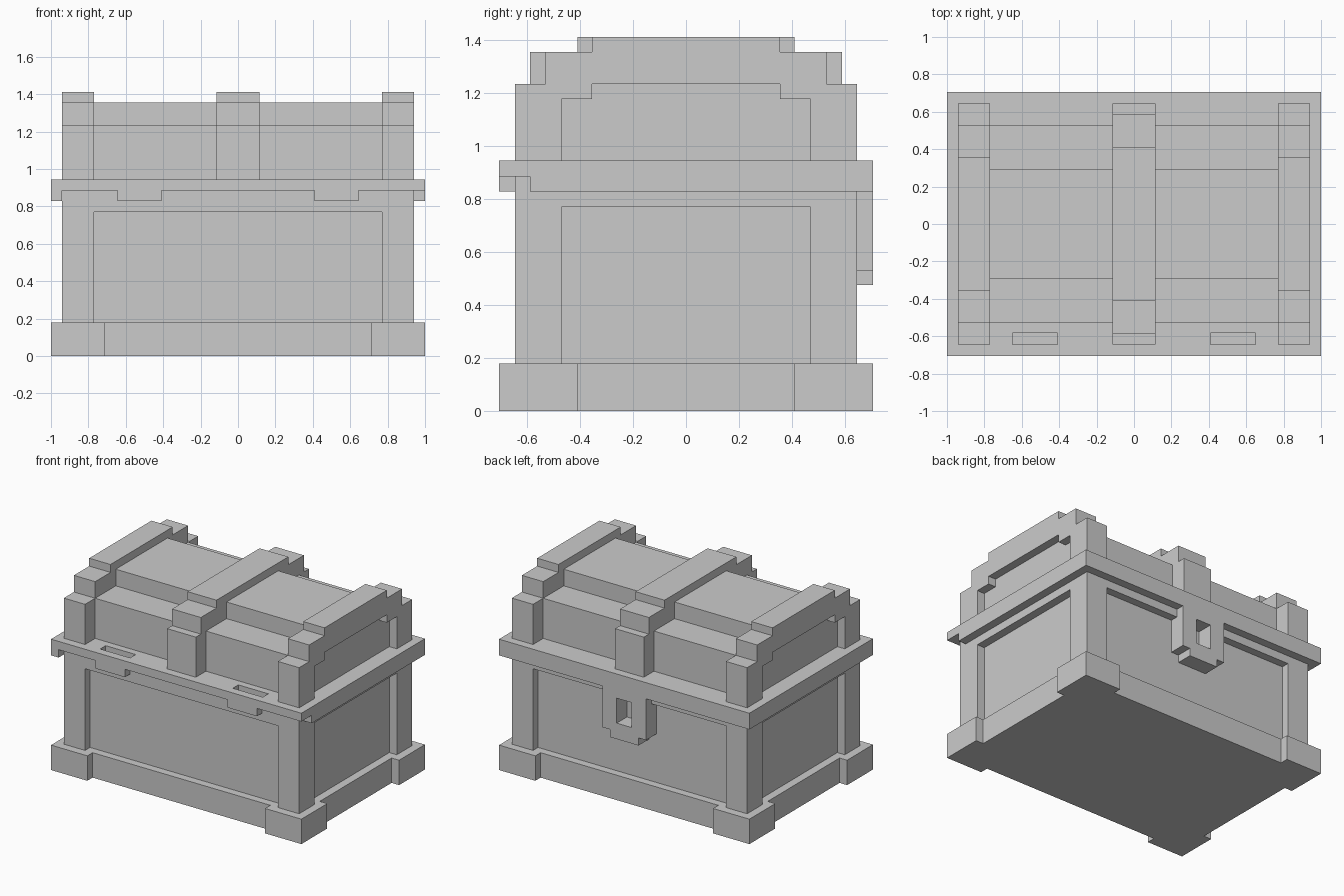
import bpy, bmesh

if "Cube" in bpy.data.objects:
    bpy.data.objects.remove(bpy.data.objects["Cube"])


def prism(name, pts, axis, lo, hi):
    """Extrude a 2D profile along axis ('x': pts are y,z / 'y': pts are x,z)."""
    bm = bmesh.new()
    put = (lambda p: (lo, p[0], p[1])) if axis == 'x' else (lambda p: (p[0], lo, p[1]))
    face = bm.faces.new([bm.verts.new(put(p)) for p in pts])
    ext = bmesh.ops.extrude_face_region(bm, geom=[face])
    step = (hi - lo, 0, 0) if axis == 'x' else (0, hi - lo, 0)
    verts = [g for g in ext['geom'] if isinstance(g, bmesh.types.BMVert)]
    bmesh.ops.translate(bm, verts=verts, vec=step)
    bmesh.ops.recalc_face_normals(bm, faces=bm.faces)
    me = bpy.data.meshes.new(name)
    bm.to_mesh(me)
    bm.free()
    ob = bpy.data.objects.new(name, me)
    bpy.context.collection.objects.link(ob)
    return ob


def box(name, x, y, z):
    a, b = sorted(y)
    lo, hi = sorted(x)
    return prism(name, [(a, z[0]), (b, z[0]), (b, z[1]), (a, z[1])], 'x', lo, hi)


def cut(ob, cutter):
    cutter.hide_render = True
    cutter.hide_viewport = True
    m = ob.modifiers.new("cut", 'BOOLEAN')
    m.operation = 'DIFFERENCE'
    m.solver = 'EXACT'
    m.object = cutter


def mirror(half):
    """Complete a right-hand profile to a symmetric one."""
    return half + [(-u, v) for u, v in reversed(half)]


# base plinth and corner feet
box("base", (-0.94, 0.94), (-0.645, 0.645), (0, 0.18))
for sx in (-1, 1):
    for sy in (-1, 1):
        box("base_corner", (sx * 0.71, sx), (sy * 0.41, sy * 0.705), (0, 0.18))
        box("body_post", (sx * 0.77, sx * 0.94), (sy * 0.47, sy * 0.645), (0.18, 0.77))

# recessed body panels and the beam over them
box("body_panels", (-0.88, 0.88), (-0.588, 0.588), (0.17, 0.78))
box("body_top_beam", (-0.94, 0.94), (-0.645, 0.645), (0.77, 0.9))

# rim: full upper slab with two slots, lower layer open at the front
rim = box("rim", (-1, 1), (-0.705, 0.705), (0.885, 0.945))
box("rim_lower", (-1, 1), (-0.588, 0.705), (0.828, 0.885))
box("rim_lower_end", (-1, -0.94), (-0.705, -0.588), (0.828, 0.885))
for s in (-1, 1):
    box("hinge_tab", (s * 0.41, s * 0.645), (-0.705, -0.588), (0.828, 0.885))
    cut(rim, box("slot_cutter", (s * 0.41, s * 0.65), (-0.645, -0.582), (0.887, 1.0)))

# lock plate with keyhole on the back
lock = prism("lock", mirror([(0.115, 0.475), (0.115, 0.53), (0.175, 0.53), (0.175, 0.828)]),
             'y', 0.58, 0.705)
cut(lock, box("keyhole_cutter", (-0.06, 0.06), (0.5, 0.8), (0.59, 0.77)))

# stepped lid
Z0, Z1, Z2, Z3 = 0.945, 1.235, 1.355, 1.412
prism("lid", mirror([(0.53, Z0), (0.53, Z1), (0.295, Z1), (0.295, Z2)]), 'x', -0.8, 0.8)
prism("lid_middle_strap", mirror([(0.645, Z0), (0.645, Z1), (0.588, Z1), (0.588, Z2),
                                  (0.41, Z2), (0.41, Z3)]), 'x', -0.115, 0.115)

# end straps with a recessed panel on the outer side
outer = mirror([(0.645, Z0), (0.645, Z1), (0.53, Z1), (0.53, Z2), (0.355, Z2), (0.355, Z3)])
inner = mirror([(0.47, Z0), (0.47, 1.178), (0.355, 1.178), (0.355, Z1)])
for s in (-1, 1):
    lo, hi = sorted((s * 0.77, s * 0.88))
    prism("lid_end_strap", outer, 'x', lo, hi)
    lo, hi = sorted((s * 0.88, s * 0.94))
    prism("lid_end_arch", outer + inner[::-1], 'x', lo, hi)
